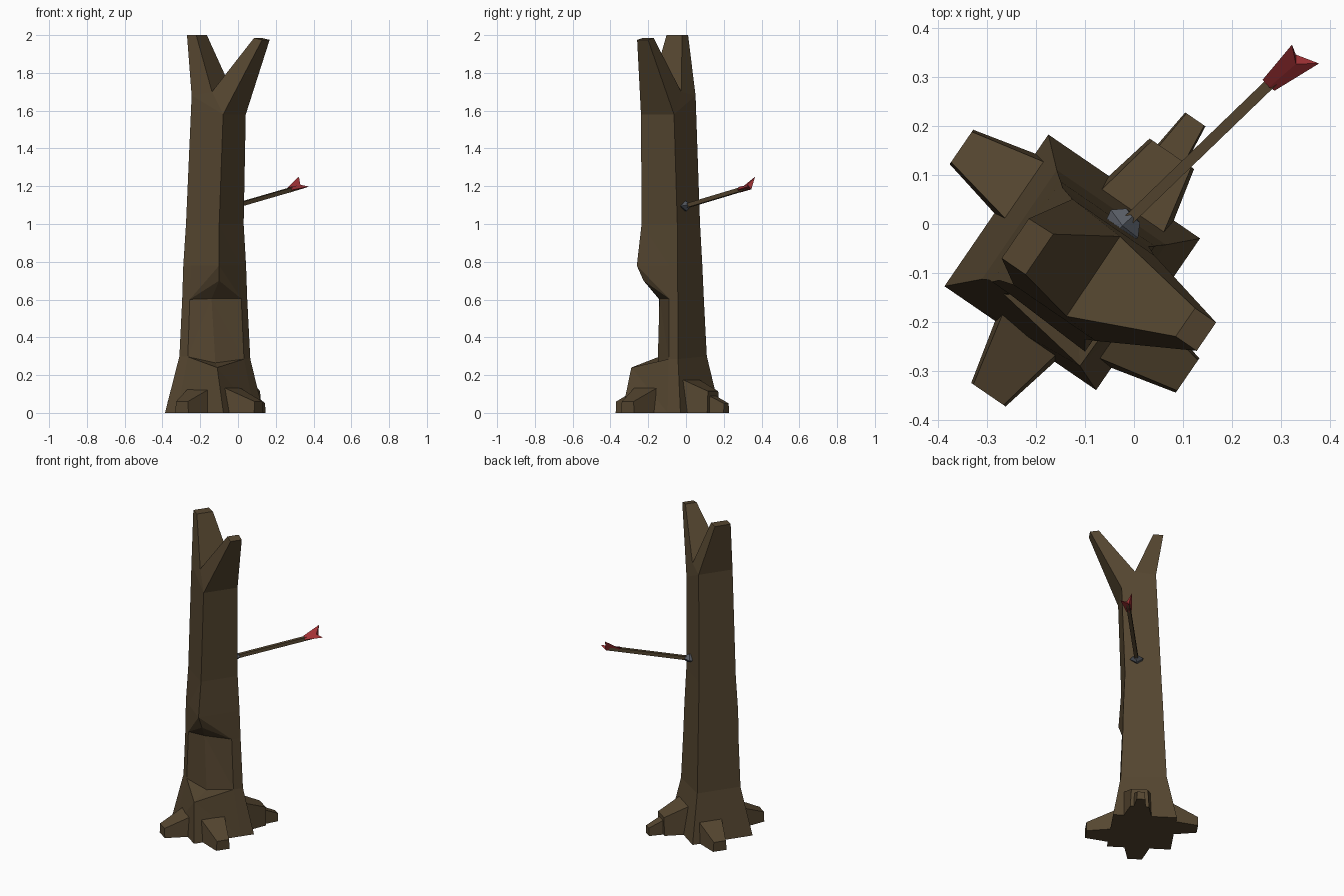
import bpy, bmesh, math
from mathutils import Vector

if "Cube" in bpy.data.objects:
    bpy.data.objects.remove(bpy.data.objects["Cube"])


def material(name, rgb):
    m = bpy.data.materials.new(name)
    m.diffuse_color = (*rgb, 1)
    m.use_nodes = True
    m.node_tree.nodes["Principled BSDF"].inputs["Base Color"].default_value = m.diffuse_color
    return m


BARK = material("bark brown", (0.092, 0.062, 0.030))
RED = material("feather red", (0.36, 0.032, 0.036))
IRON = material("iron grey", (0.095, 0.105, 0.125))


def build(name, verts, faces, mat):
    bm = bmesh.new()
    vs = [bm.verts.new(v) for v in verts]
    for f in faces:
        bm.faces.new([vs[i] for i in f])
    bmesh.ops.remove_doubles(bm, verts=bm.verts, dist=1e-4)
    bmesh.ops.recalc_face_normals(bm, faces=bm.faces)
    me = bpy.data.meshes.new(name)
    bm.to_mesh(me)
    bm.free()
    me.materials.append(mat)
    ob = bpy.data.objects.new(name, me)
    bpy.context.collection.objects.link(ob)
    return ob


# The tree stands turned about its own axis: u across, v towards the back
def P(u, v, z):
    return Vector((-0.1225 + 0.825 * u + 0.565 * v, -0.0775 - 0.565 * u + 0.825 * v, z))


def loft(name, rings, mat):
    n = len(rings[0])
    verts = [p for r in rings for p in r]
    faces = [tuple(range(n)), tuple(range(len(verts) - n, len(verts)))]
    for k in range(len(rings) - 1):
        for i in range(n):
            j = (i + 1) % n
            faces.append((k * n + i, k * n + j, k * n + n + j, k * n + n + i))
    return build(name, verts, faces, mat)


# Trunk: four-sided rings (z left, z right, u0, u1, v0, v1, moved front corner)
RINGS = [
    (0.00, 0.00, -0.19, 0.185, -0.19, 0.185, None),
    (0.30, 0.285, -0.135, 0.135, -0.135, 0.135, (0.13, -0.168, 0.24)),
    (0.30, 0.285, -0.135, 0.135, -0.135, 0.135, (0.043, -0.058, 0.265)),
    (0.60, 0.605, -0.122, 0.122, -0.128, 0.125, (0.021, -0.062, 0.605)),
    (0.60, 0.605, -0.122, 0.122, -0.128, 0.125, (0.102, -0.109, 0.70)),
    (0.78, 0.78, -0.115, 0.118, -0.128, 0.12, (0.122, -0.138, 0.78)),
    (1.00, 1.00, -0.105, 0.108, -0.117, 0.112, None),
    (1.68, 1.58, -0.075, 0.127, -0.108, 0.104, None),
]
verts, faces = [], []
for zl, zr, u0, u1, v0, v1, moved in RINGS:
    back_l, back_r = P(u0, v1, zl), P(u1, v1, zr)
    front_l, corner = P(u0, v0, zl), P(u1, v0, zr)
    verts += [back_l, back_r, back_r.lerp(corner, 0.22),
              P(*moved) if moved else corner, front_l.lerp(corner, 0.2), front_l]
for k in range(len(RINGS) - 1):
    a, b = k * 6, k * 6 + 6
    for i in (0, 1, 4, 5):
        j = (i + 1) % 6
        faces.append((a + i, a + j, b + j, b + i))
    for s in (2, 4):                       # creases running to the front corner
        faces += [(a + s, a + 3, b + 3), (a + s, b + 3, b + s)]
faces.append((0, 1, 2, 3, 4, 5))

# Forked top: crotch line and two branch ends
t = (len(RINGS) - 1) * 6
c = len(verts)
verts += [P(0.05, -0.10, 1.70), P(0.048, 0.096, 1.70)]
verts += [P(-0.126, -0.077, 2), P(-0.126, 0.021, 2), P(-0.067, 0.023, 2), P(-0.067, -0.077, 2)]
verts += [P(0.257, -0.008, 1.985), P(0.257, 0.062, 1.985), P(0.309, 0.062, 1.975), P(0.309, -0.008, 1.975)]
L, R = c + 2, c + 6
faces += [(t + 5, t + 4, c), (t + 4, t + 3, c), (t, t + 1, c + 1)]
faces += [(t + 5, t, L + 1, L), (t, c + 1, L + 2, L + 1), (c + 1, c, L + 3, L + 2),
          (c, t + 5, L, L + 3), (L, L + 1, L + 2, L + 3)]
faces += [(c, c + 1, R + 1, R), (c + 1, t + 1, R + 2, R + 1), (t + 1, t + 2, t + 3, R + 3, R + 2),
          (t + 3, c, R, R + 3), (R, R + 1, R + 2, R + 3)]
build("trunk", verts, faces, BARK)


# Roots: tapered blocks on each side of the trunk (distance, width, height)
def root(name, turn, shift, sections):
    ca, sa = [(1, 0), (0, 1), (-1, 0), (0, -1)][turn]
    rings = []
    for d, w, h in sections:
        prof = [(-w / 2, 0), (w / 2, 0), (w * 0.44, h), (-w * 0.44, h)]
        rings.append([P(d * ca - (shift + s) * sa, d * sa + (shift + s) * ca, z) for s, z in prof])
    loft(name, rings, BARK)


SMALL = [(0.10, 0.19, 0.155), (0.322, 0.085, 0.06)]
root("right_root", 0, -0.06, SMALL)
root("left_root", 2, -0.064, SMALL)
root("front_root", 3, 0.009, SMALL)
root("back_root", 1, -0.04, [(0.12, 0.19, 0.19), (0.295, 0.11, 0.115)])
root("back_root_tip", 1, -0.04, [(0.27, 0.075, 0.10), (0.38, 0.05, 0.05)])

# Arrow frame: w along the shaft, s sideways, n upwards
START, END = Vector((-0.03, -0.01, 1.092)), Vector((0.335, 0.342, 1.198))
w = (END - START).normalized()
s = w.cross(Vector((0, 0, 1))).normalized()
n = s.cross(w)


def A(d, x, y):
    return START + w * d + s * x + n * y


length = (END - START).length
SQUARE = [(-1, -1), (1, -1), (1, 1), (-1, 1)]
loft("arrow_shaft", [[A(d, x * 0.011, y * 0.011) for x, y in SQUARE] for d in (0, length - 0.02)], BARK)

# Arrow head: flat four-sided point half sunk in the bark
DIAMOND = [(-0.04, 0), (0, -0.027), (0.04, 0), (0, 0.027)]
loft("arrow_head", [[A(d, x * f, y * f) for x, y in DIAMOND]
                    for d, f in ((-0.08, 0.1), (0.015, 1), (0.04, 0.5))], IRON)

# Feathers: two swept vanes meeting in a notch
front = [A(length - 0.085, x, y) for x, y in ((-0.016, 0.012), (0.004, 0.016), (0.017, 0), (-0.002, -0.014))]
rear = [A(length + 0.018, -0.026, 0.05), A(length - 0.012, 0.008, 0.012),
        A(length + 0.02, 0.04, -0.004), A(length - 0.004, -0.006, -0.014)]
build("arrow_feathers", front + rear,
      [(0, 1, 2, 3), (4, 5, 7), (5, 6, 7)]
      + [(i, (i + 1) % 4, 4 + (i + 1) % 4, 4 + i) for i in range(4)], RED)
